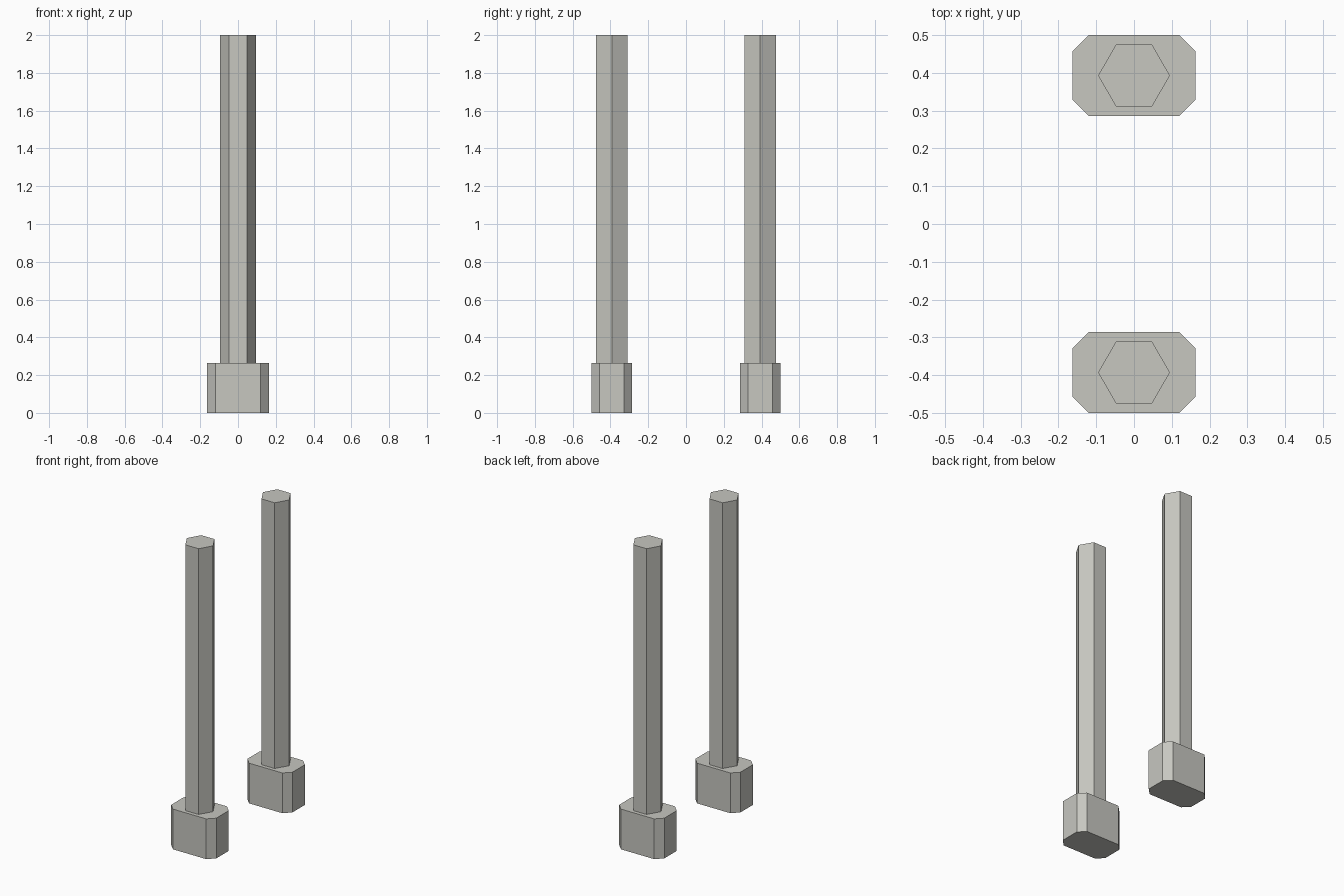
import bpy, bmesh, math

if "Cube" in bpy.data.objects:
    bpy.data.objects.remove(bpy.data.objects["Cube"])

stone = bpy.data.materials.new("pale_grey_stone")
stone.diffuse_color = (0.57, 0.57, 0.53, 1)
stone.use_nodes = True
stone.node_tree.nodes["Principled BSDF"].inputs["Base Color"].default_value = stone.diffuse_color

BASE_TOP, POST_TOP = 0.263, 2.0
OFFSET = 0.393          # distance of each post from the centre


def prism(name, outline, y, z0, z1):
    """Extrude a flat outline from z0 up to z1."""
    bm = bmesh.new()
    face = bm.faces.new([bm.verts.new((px, py, z0)) for px, py in outline])
    top = bmesh.ops.extrude_face_region(bm, geom=[face], use_keep_orig=True)["geom"]
    moved = [v for v in top if isinstance(v, bmesh.types.BMVert)]
    bmesh.ops.translate(bm, verts=moved, vec=(0, 0, z1 - z0))
    bmesh.ops.recalc_face_normals(bm, faces=bm.faces)
    mesh = bpy.data.meshes.new(name)
    bm.to_mesh(mesh)
    bm.free()
    mesh.materials.append(stone)
    obj = bpy.data.objects.new(name, mesh)
    obj.location.y = y
    bpy.context.collection.objects.link(obj)


# Base outline: rectangle with cut corners
W, D, C = 0.163, 0.107, 0.043
base = [(W, C - D), (W, D - C), (W - C, D), (C - W, D),
        (-W, D - C), (-W, C - D), (C - W, -D), (W - C, -D)]

# Post outline: hexagon with corners pointing sideways
post = [(0.095 * math.cos(math.radians(60 * i)),
         0.095 * math.sin(math.radians(60 * i))) for i in range(6)]

for label, side in (("front", -1), ("back", 1)):
    prism(label + "_base", base, side * OFFSET, 0, BASE_TOP)
    prism(label + "_post", post, side * OFFSET, BASE_TOP, POST_TOP)
